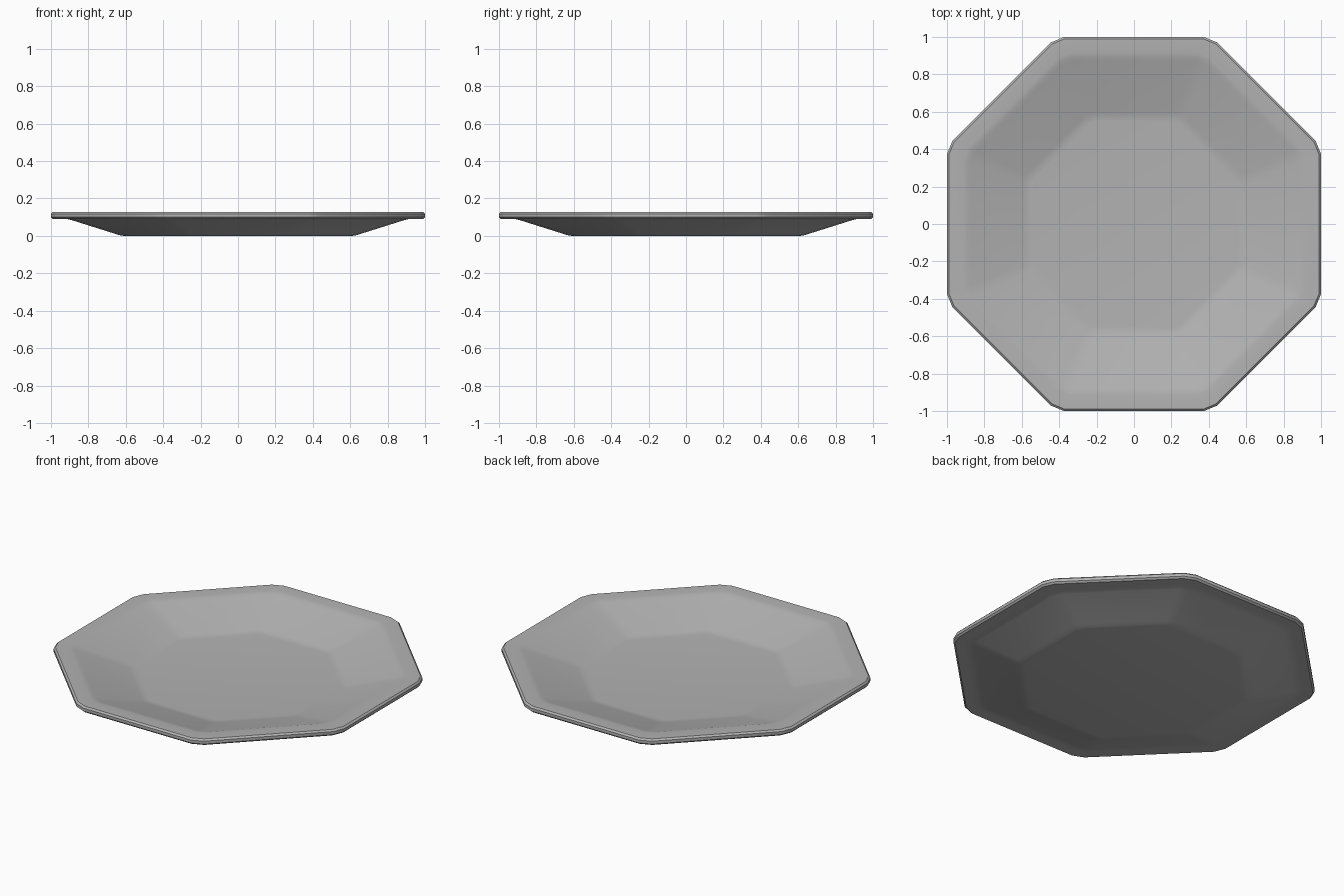
import bpy
import bmesh
import math

cube = bpy.data.objects.get("Cube")
if cube:
    bpy.data.objects.remove(cube, do_unlink=True)

# Plain grey glaze
grey = bpy.data.materials.new("grey_glaze")
grey.use_nodes = True
colour = (0.45, 0.45, 0.45, 1)
grey.diffuse_color = colour
grey.node_tree.nodes["Principled BSDF"].inputs["Base Color"].default_value = colour

SIDES = 8
CORNER_CUT = 0.04


def octagon_ring(bm, apothem, z):
    """Octagon with clipped corners: two points along every side."""
    half = apothem * (math.tan(math.pi / SIDES) - CORNER_CUT)
    ring = []
    for i in range(SIDES):
        a = math.tau * i / SIDES
        for t in (-half, half):
            x = apothem * math.cos(a) - t * math.sin(a)
            y = apothem * math.sin(a) + t * math.cos(a)
            ring.append(bm.verts.new((x, y, z)))
    return ring


# Plate section from the underside, around the rim, to the inner floor
profile = [
    (0.61, 0), (0.635, 0.004), (0.66, 0.012),
    (0.885, 0.083), (0.91, 0.089), (0.935, 0.09),
    (0.99, 0.09), (1.0, 0.1), (1.0, 0.118), (0.99, 0.128),
    (0.915, 0.128), (0.895, 0.125), (0.875, 0.119),
    (0.595, 0.037), (0.575, 0.032), (0.55, 0.03),
]

bm = bmesh.new()
rings = [octagon_ring(bm, r, z) for r, z in profile]
for low, high in zip(rings, rings[1:]):
    n = len(low)
    for i in range(n):
        j = (i + 1) % n
        bm.faces.new((low[i], low[j], high[j], high[i]))
bm.faces.new(list(reversed(rings[0])))
bm.faces.new(rings[-1])
bmesh.ops.recalc_face_normals(bm, faces=bm.faces)

mesh = bpy.data.meshes.new("octagonal_plate")
bm.to_mesh(mesh)
bm.free()
mesh.materials.append(grey)
plate = bpy.data.objects.new("octagonal_plate", mesh)
bpy.context.collection.objects.link(plate)

# Soft folds, crisp rim edges
bpy.context.view_layer.objects.active = plate
plate.select_set(True)
bpy.ops.object.shade_smooth_by_angle(angle=math.radians(30))
